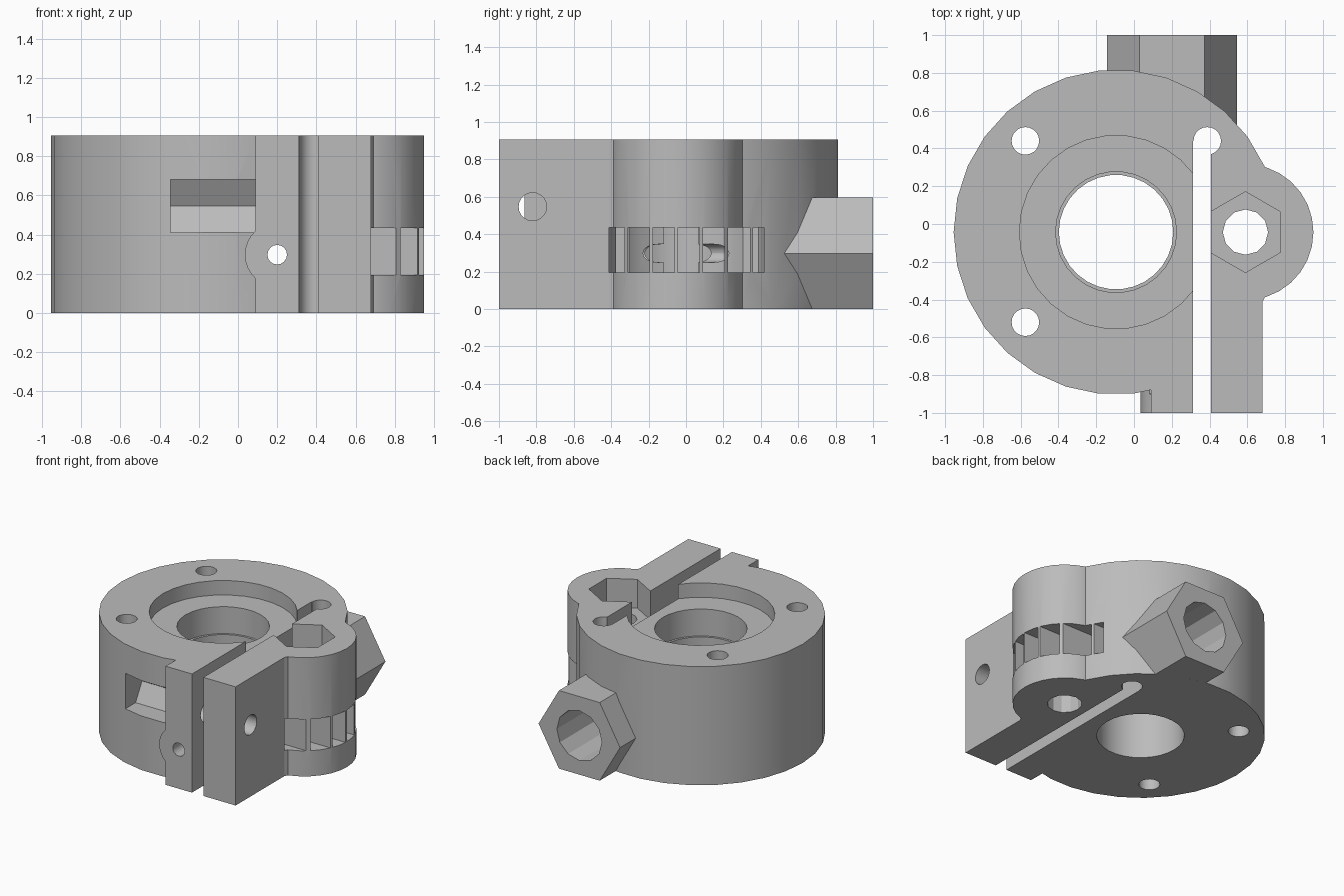
import bpy, bmesh
from math import sin, cos, pi, radians

cube = bpy.data.objects.get("Cube")
if cube:
    bpy.data.objects.remove(cube)

H = 0.905            # overall height
BX, BY = -0.095, -0.043   # bore centre
LX = 0.59            # idler axle centre
FX, FZ = 0.2, 0.298  # feed path centre

grey = bpy.data.materials.new("grey plastic")
grey.use_nodes = True
colour = (0.5, 0.5, 0.5, 1)
grey.diffuse_color = colour
grey.node_tree.nodes["Principled BSDF"].inputs["Base Color"].default_value = colour


def prism(name, points, axis, lo, hi):
    """Extrude a closed outline along an axis between lo and hi."""
    place = {"x": lambda u, v, w: (w, u, v),
             "y": lambda u, v, w: (u, w, v),
             "z": lambda u, v, w: (u, v, w)}[axis]
    bm = bmesh.new()
    ends = [[bm.verts.new(place(u, v, w)) for u, v in points] for w in (lo, hi)]
    n = len(points)
    for ring in ends:
        bm.faces.new(ring)
    for i in range(n):
        j = (i + 1) % n
        bm.faces.new((ends[0][i], ends[0][j], ends[1][j], ends[1][i]))
    bmesh.ops.recalc_face_normals(bm, faces=bm.faces)
    mesh = bpy.data.meshes.new(name)
    bm.to_mesh(mesh)
    bm.free()
    mesh.materials.append(grey)
    obj = bpy.data.objects.new(name, mesh)
    bpy.context.collection.objects.link(obj)
    return obj


def tube(name, u, v, r, axis, lo, hi, sides=30, turn=0.0):
    steps = [turn + 2 * pi * i / sides for i in range(sides)]
    return prism(name, [(u + r * cos(a), v + r * sin(a)) for a in steps], axis, lo, hi)


def box(name, x0, x1, y0, y1, z0, z1):
    return prism(name, [(x0, y0), (x1, y0), (x1, y1), (x0, y1)], "z", z0, z1)


def combine(target, tool, operation):
    mod = target.modifiers.new("bool", "BOOLEAN")
    mod.operation, mod.solver, mod.object = operation, "EXACT", tool
    bpy.context.view_layer.update()
    evaluated = target.evaluated_get(bpy.context.evaluated_depsgraph_get())
    result = bpy.data.meshes.new_from_object(evaluated)
    target.modifiers.clear()
    target.data = result
    bpy.data.objects.remove(tool)


# Solid parts: round housing, idler lobe, clamp lugs, feed boss, hex socket
body = tube("clamp_housing", BX, BY, 0.86, "z", 0, H)
for part in (
    tube("idler_lobe", LX, BY, 0.36, "z", 0, H),
    box("idler_lug", 0.36, 0.68, -1, 0, 0, H),
    box("fixed_lug", 0.09, 0.36, -1, -0.6, 0, H),
    tube("feed_boss", FX, FZ, 0.165, "y", -1, -0.7),
    tube("hex_socket", FX, FZ, 0.344, "y", 0.45, 1, 6),
):
    combine(body, part, "UNION")

# Idler pocket, leaving thin upright ribs
pocket = tube("pocket", 0.6, 0, 0.42, "z", 0.195, 0.435, 40)
for i in range(6):
    y = -0.32 + 0.134 * i
    combine(pocket, box("rib", 0, 1.2, y - 0.009, y + 0.009, 0, 1), "DIFFERENCE")

# Cuts: pocket, bores, slot, nut traps and screw holes
cuts = [
    pocket,
    tube("main_bore", BX, BY, 0.303, "z", -0.1, 1),
    tube("bearing_seat", BX, BY, 0.32, "z", 0.59, 1),
    tube("top_recess", BX, BY, 0.512, "z", H - 0.11, 1),
    box("slot", 0.312, 0.408, -1.1, 0.44, -0.1, 1),
    tube("axle_hole", LX, BY, 0.12, "z", -0.1, 1, 12),
    tube("axle_nut_trap", LX, BY, 0.214, "z", H - 0.22, 1, 6, pi / 2),
    tube("clamp_nut_trap", -0.82, 0.547, 0.156, "x", -0.345, 0.09, 6),
    tube("clamp_screw_hole", -0.82, 0.547, 0.075, "x", 0, 0.8, 20),
    tube("feed_hole", FX, FZ, 0.05, "y", -1.1, 0.8, 16),
    tube("socket_bore", FX, FZ, 0.19, "y", 0.57, 1.1, 12),
]
for x, y in ((-0.575, 0.44), (-0.575, -0.52), (0.388, 0.44)):
    cuts.append(tube("screw_hole", x, y, 0.073, "z", -0.1, 1, 20))
for cut in cuts:
    combine(body, cut, "DIFFERENCE")

# Smooth the round walls, keep edges crisp
bpy.ops.object.select_all(action="DESELECT")
body.select_set(True)
bpy.context.view_layer.objects.active = body
bpy.ops.object.shade_smooth_by_angle(angle=radians(25))
